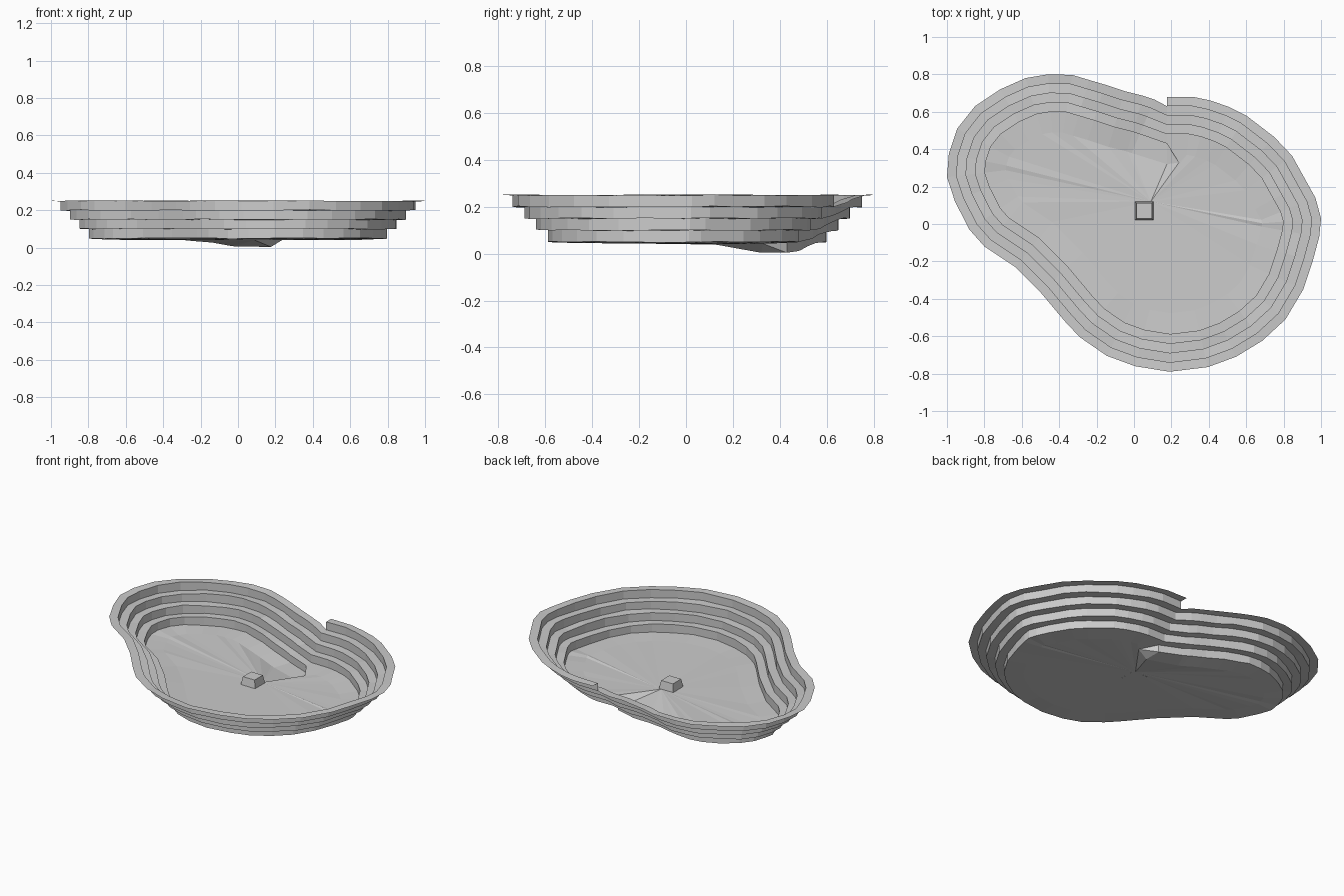
import bpy, random
from mathutils import Vector

if "Cube" in bpy.data.objects:
    bpy.data.objects.remove(bpy.data.objects["Cube"])

random.seed(4)
grey = bpy.data.materials.new("stone_grey")
grey.diffuse_color = (0.6, 0.6, 0.6, 1)
grey.use_nodes = True
grey.node_tree.nodes["Principled BSDF"].inputs["Base Color"].default_value = grey.diffuse_color


def make_object(name, verts, faces):
    mesh = bpy.data.meshes.new(name)
    mesh.from_pydata(verts, [], faces)
    mesh.materials.append(grey)
    obj = bpy.data.objects.new(name, mesh)
    bpy.context.collection.objects.link(obj)
    return obj


# Rim outline, clockwise from the notch at the back round to the notch again
rim = [(.176, .68), (.315, .68), (.41, .66), (.51, .625), (.60, .58), (.75, .465),
       (.845, .365), (.92, .23), (.97, .14), (1.0, .03), (.99, -.07), (.955, -.20),
       (.905, -.35), (.81, -.51), (.685, -.625), (.545, -.71), (.395, -.765),
       (.19, -.79), (.005, -.76), (-.145, -.705), (-.29, -.605), (-.37, -.52),
       (-.50, -.365), (-.635, -.23), (-.80, -.12), (-.88, -.03), (-.957, .12),
       (-1.0, .25), (-.99, .375), (-.945, .51), (-.85, .63), (-.715, .72),
       (-.58, .78), (-.46, .80), (-.33, .797), (-.24, .77), (-.155, .745),
       (-.05, .71), (.05, .685), (.11, .665), (.176, .63)]
pts = [Vector(p) for p in rim]
n = len(pts)

# Inward direction at each outline point; both notch ends run straight down y
inward = []
for i in range(n):
    if i in (0, n - 1):
        inward.append(Vector((0, -1)))
        continue
    a = (pts[i] - pts[i - 1]).normalized()
    b = (pts[i + 1] - pts[i]).normalized()
    t = (a + b).normalized()
    inward.append(Vector((t.y, -t.x)) / max(0.8, t.dot(a)))


def drop(i):
    # The last stretch ramps down by one bench to meet the next one
    if i < n // 2 or pts[i].y < 0.5:
        return 0.0
    return 0.05 * min(1, max(0, (pts[i].x + 0.2) / 0.376))


verts, faces = [], []


def add_ring(inset, z):
    start = len(verts)
    for i in range(n):
        p = pts[i] + inward[i] * inset
        inner = 0 < i < n - 1
        wob = random.uniform(-.003, .003) if inner else 0
        verts.append((p.x, p.y, max(0.004, z - drop(i) + wob)))
    return start


# Benches: a flat tread then an upright wall, four times
rings = []
for k in range(4):
    rings.append(add_ring(.05 * k, .25 - .05 * k))
    rings.append(add_ring(.05 * (k + 1), .25 - .05 * k))
rings.append(add_ring(.20, .05))
rings.append(add_ring(.31, .045))
verts[rings[-1]] = (.24, .328, .043)
for a, b in zip(rings, rings[1:]):
    for i in range(n - 1):
        faces.append((a + i, a + i + 1, b + i + 1, b + i))

# Floor fan
centre = len(verts)
verts.append((.09, .12, .04))
mid, low, top = rings[-1], rings[-2], rings[-3]
for i in range(n - 1):
    faces.append((mid + i, mid + i + 1, centre))

# Small bank joining the sunken end of the ramp to the floor
e = n - 1
faces += [(top + e, low, mid), (low + e, top + e, mid),
          (low + e, mid, mid + e), (mid + e, mid, centre)]
make_object("terraced_pit", verts, faces)

# Tapered block on the floor
cx, cy = .055, .07
block = []
for h, z in ((.05, .04), (.041, .09)):
    block += [(cx + sx * h, cy + sy * h, z) for sx, sy in ((-1, -1), (1, -1), (1, 1), (-1, 1))]
sides = [(i, (i + 1) % 4, 4 + (i + 1) % 4, 4 + i) for i in range(4)]
make_object("floor_block", block, sides + [(3, 2, 1, 0), (4, 5, 6, 7)])
